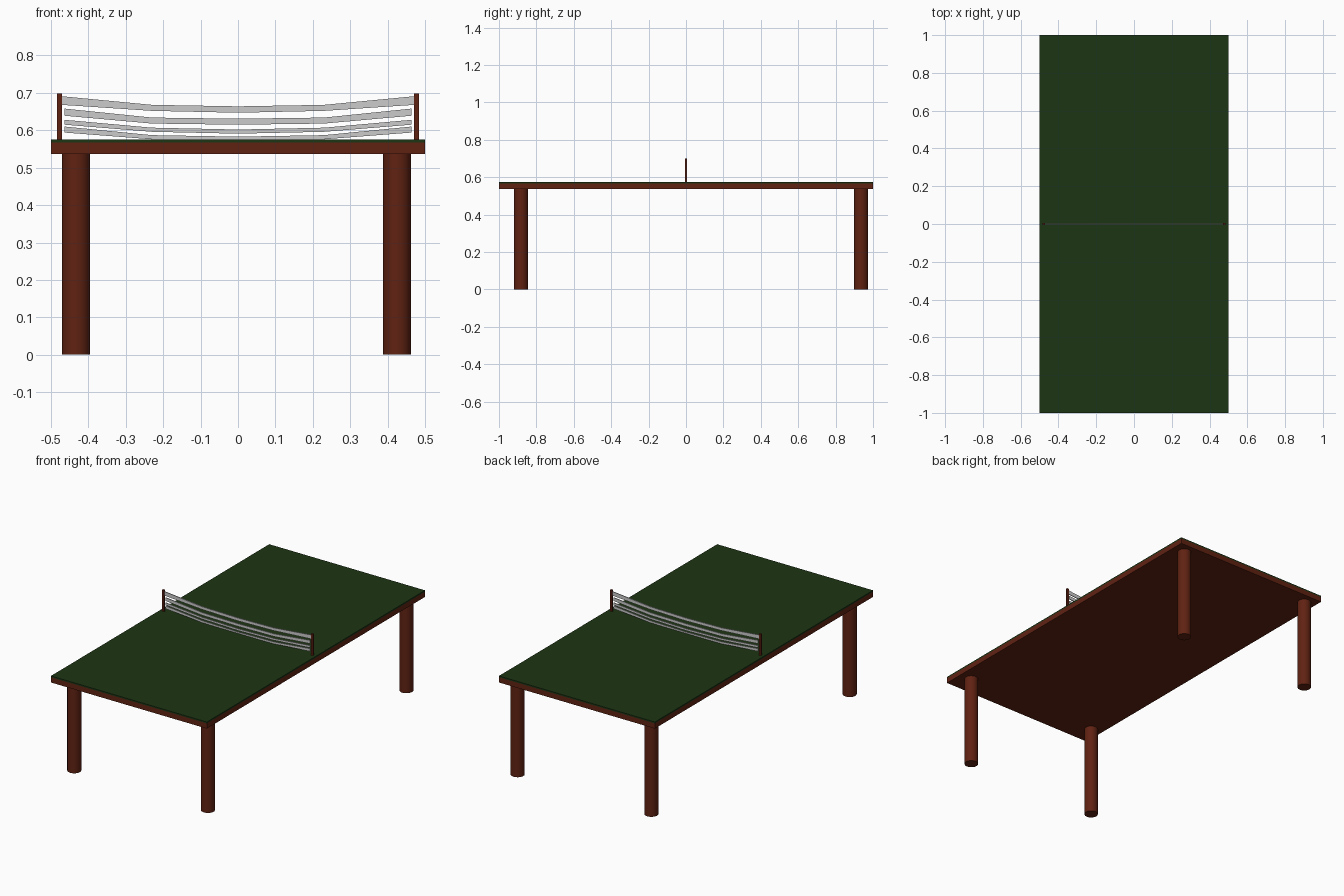
import bpy, bmesh, math

if "Cube" in bpy.data.objects:
    bpy.data.objects.remove(bpy.data.objects["Cube"])


def material(name, color):
    m = bpy.data.materials.new(name)
    m.diffuse_color = (*color, 1)
    m.use_nodes = True
    m.node_tree.nodes["Principled BSDF"].inputs["Base Color"].default_value = m.diffuse_color
    return m


WOOD = material("brown_wood", (0.117, 0.016, 0.006))
GREEN = material("green_surface", (0.012, 0.036, 0.007))


def box(name, lo, hi, mat):
    bpy.ops.mesh.primitive_cube_add(size=1, location=[(a + b) / 2 for a, b in zip(lo, hi)])
    ob = bpy.context.object
    ob.name = name
    ob.scale = [b - a for a, b in zip(lo, hi)]
    bpy.ops.object.transform_apply(location=False, rotation=False, scale=True)
    ob.data.materials.append(mat)


def net_strip(name, stations, thickness=0.005):
    """Sweep a thin rectangle through (x, bottom, top) stations."""
    bm = bmesh.new()
    t = thickness / 2
    rings = [[bm.verts.new(p) for p in ((x, -t, lo), (x, t, lo), (x, t, hi), (x, -t, hi))]
             for x, lo, hi in stations]
    for a, b in zip(rings, rings[1:]):
        for i in range(4):
            j = (i + 1) % 4
            bm.faces.new((a[i], a[j], b[j], b[i]))
    bm.faces.new(rings[0])
    bm.faces.new(rings[-1])
    bmesh.ops.recalc_face_normals(bm, faces=bm.faces)
    me = bpy.data.meshes.new(name)
    bm.to_mesh(me)
    bm.free()
    bpy.context.collection.objects.link(bpy.data.objects.new(name, me))


# Table top: wooden slab with a thin green playing surface
box("table_slab", (-0.5, -1, 0.537), (0.5, 1, 0.567), WOOD)
box("playing_surface", (-0.5, -1, 0.567), (0.5, 1, 0.575), GREEN)

# Round legs
for x, side in ((-0.433, "left"), (0.425, "right")):
    for y, end in ((-0.882, "front"), (0.936, "back")):
        bpy.ops.mesh.primitive_cylinder_add(vertices=32, radius=0.037, depth=0.537,
                                            location=(x, y, 0.2685))
        leg = bpy.context.object
        leg.name = f"{end}_{side}_leg"
        leg.data.materials.append(WOOD)
        bpy.ops.object.shade_smooth_by_angle(angle=math.radians(30))

# Net posts
for s, side in ((-1, "left"), (1, "right")):
    box(f"{side}_net_post", (s * 0.477 - 0.0065, -0.005, 0.575),
        (s * 0.477 + 0.0065, 0.005, 0.699), WOOD)

# Sagging net strips: half width, then (bottom, top) at end, quarter and middle
strips = [
    (0.471, (0.668, 0.691), (0.652, 0.668), (0.647, 0.664)),
    (0.464, (0.639, 0.658), (0.618, 0.634), (0.615, 0.631)),
    (0.464, (0.615, 0.628), (0.596, 0.607), (0.591, 0.602)),
    (0.464, (0.594, 0.610), (0.576, 0.587), (0.573, 0.583)),
]
for n, (w, end, quarter, mid) in enumerate(strips, 1):
    net_strip(f"net_strip_{n}", [(-w, *end), (-0.23, *quarter), (0, *mid),
                                 (0.23, *quarter), (w, *end)])
